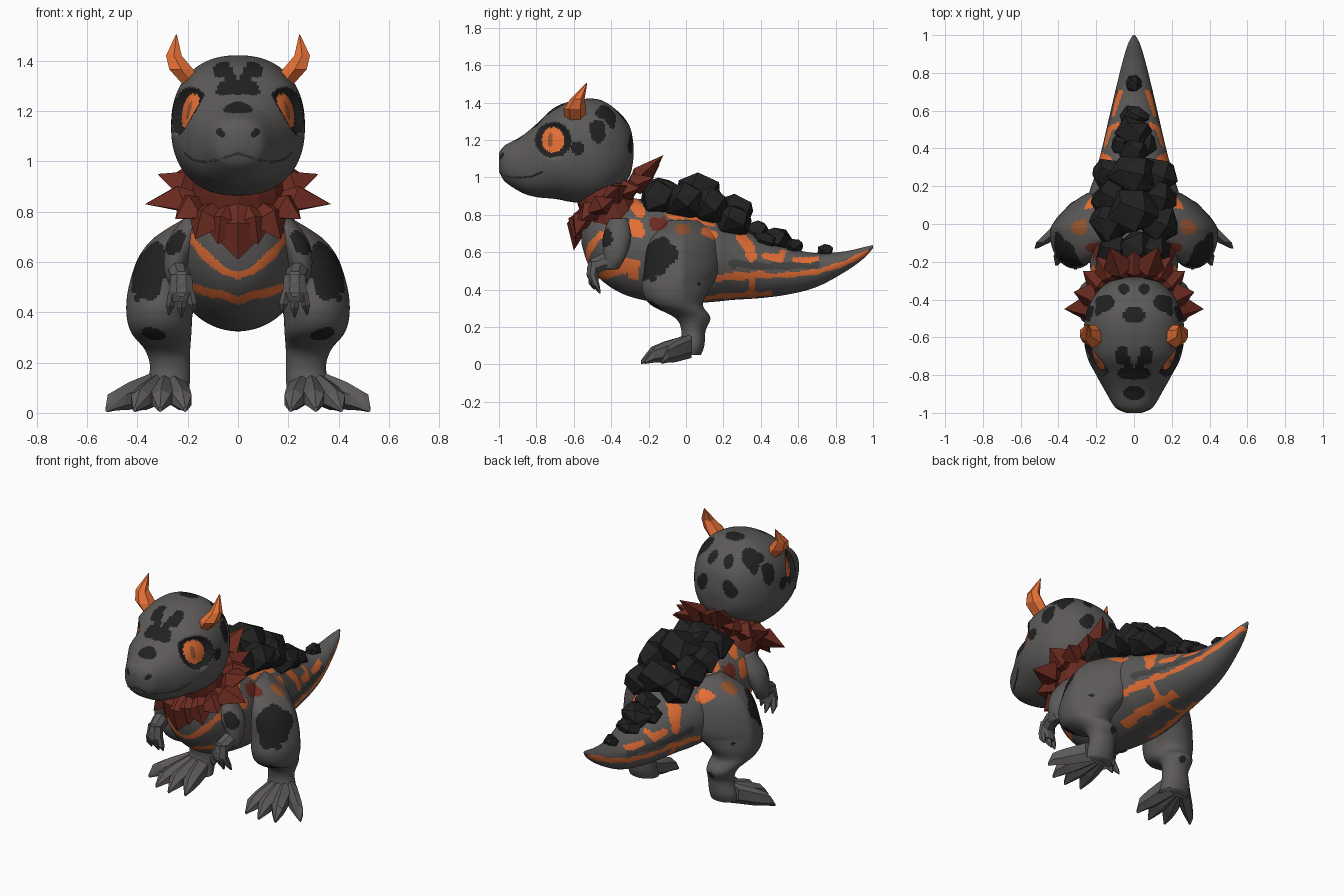
import bpy, bmesh, math, random
from mathutils import Vector, geometry
from mathutils.bvhtree import BVHTree

random.seed(4)
if "Cube" in bpy.data.objects:
    bpy.data.objects.remove(bpy.data.objects["Cube"])

# Colours
def material(name, rgb):
    m = bpy.data.materials.new(name)
    m.use_nodes = True
    m.diffuse_color = (*rgb, 1)
    shader = m.node_tree.nodes["Principled BSDF"]
    shader.inputs["Base Color"].default_value = (*rgb, 1)
    shader.inputs["Roughness"].default_value = 0.9
    return m

PALETTE = [material("grey skin", (.108, .102, .099)), material("black rock", (.015, .015, .015)),
           material("lava orange", (.78, .16, .037)), material("rust red", (.15, .024, .015)),
           material("charcoal skin", (.06, .058, .057)), material("dark amber", (.3, .09, .03))]
GREY, BLACK, ORANGE, RUST, CHARCOAL, AMBER = range(len(PALETTE))


def finish(name, bm, colour, mirror=False, smooth=False, rule=None):
    bmesh.ops.recalc_face_normals(bm, faces=bm.faces)
    mesh = bpy.data.meshes.new(name)
    for m in PALETTE:
        mesh.materials.append(m)
    for f in bm.faces:
        c = f.calc_center_median()
        c.x = abs(c.x)
        f.material_index = rule(c) if rule else colour
        f.smooth = smooth
    bm.to_mesh(mesh)
    bm.free()
    ob = bpy.data.objects.new(name, mesh)
    bpy.context.collection.objects.link(ob)
    if mirror:
        ob.modifiers.new("mirror", "MIRROR").use_mirror_merge = False


def spline(a, b, c, d, t):
    return b + (c - a) * t / 2 + (a * 2 - b * 5 + c * 4 - d) * t * t / 2 + (b * 3 - a - c * 3 + d) * t ** 3 / 2


def tube(bm, sections, axis, sides=8, steps=1, power=2):
    """Loft of rings (x, y, z, radius, radius) facing along the axis."""
    rows = [Vector(s) for s in sections]
    last = len(rows) - 1
    dense = []
    for i in range(last):
        a, b, c, d = (rows[max(0, min(last, i + k))] for k in (-1, 0, 1, 2))
        dense += [spline(a, b, c, d, k / steps) for k in range(steps)]
    rings = []
    for x, y, z, ra, rb in dense + [rows[-1]]:
        ring = []
        for k in range(sides):
            t = math.tau * (k + .5) / sides
            u, v = math.cos(t), math.sin(t)
            r = (abs(u) ** power + abs(v) ** power) ** (-1 / power)
            off = (ra * u * r, 0, rb * v * r) if axis == "Y" else (ra * u * r, rb * v * r, 0)
            ring.append(bm.verts.new(Vector((x, y, z)) + Vector(off)))
        rings.append(ring)
    for p, q in zip(rings, rings[1:]):
        for k in range(sides):
            n = (k + 1) % sides
            bm.faces.new((p[k], p[n], q[n], q[k]))
    bm.faces.new(rings[0])
    bm.faces.new(rings[-1])


def hull(bm, points):
    bmesh.ops.convex_hull(bm, input=[bm.verts.new(p) for p in points])


# Painted marks: (colour, radius, projection axes, path)
def painter(marks):
    def rule(c):
        for colour, radius, axes, path in marks:
            if axes == "xz" and c.y > -.3 or axes == "xy" and c.z < 1.15:
                continue
            p = Vector([getattr(c, a) for a in axes] + [0] * (3 - len(axes)))
            pts = [Vector(list(q) + [0] * (3 - len(q))) for q in path]
            gap = min((p - q).length for q in pts)
            for a, b in zip(pts, pts[1:]):
                near, t = geometry.intersect_point_line(p, a, b)
                if 0 < t < 1:
                    gap = min(gap, (p - near).length)
            if gap < radius * (1 + .15 * math.sin(45 * c.y + 30 * c.z)):
                return colour
        return GREY
    return rule

# Body and tail
chest = [(ORANGE, .016, "xz", [(0, .545), (.06, .565), (.14, .635), (.19, .7)]),
         (ORANGE, .016, "xz", [(0, .445), (.06, .47), (.13, .48), (.2, .51)])]
hip = [(RUST, .035, "yz", [(-.16, .755), (-.13, .755)]),
       (AMBER, .025, "yz", [(-.03, .725), (.0, .725)]),
       (ORANGE, .02, "yz", [(.1, .71), (.15, .69)])]
flank = [(ORANGE, .03, "yz", [(-.3, .88), (-.25, .82)]),
         (ORANGE, .035, "yz", [(-.27, .75), (-.25, .71)]),
         (ORANGE, .028, "yz", [(-.34, .54), (-.27, .54), (-.28, .48)]),
         (ORANGE, .025, "yz", [(-.08, .81), (.05, .79), (.14, .76)]),
         (BLACK, .03, "yz", [(-.37, .68), (-.36, .62)])]
tail = [(ORANGE, .02, "yz", [(.17, .465), (.4, .48)]),
        (ORANGE, .014, "yz", [(.4, .48), (.5, .475), (.7, .495), (.85, .54), (.97, .6)]),
        (ORANGE, .018, "yz", [(.36, .48), (.35, .37)]),
        (ORANGE, .013, "yz", [(.04, .35), (.25, .37), (.45, .38)]),
        (ORANGE, .028, "yz", [(.3, .68), (.34, .63), (.35, .58)]),
        (ORANGE, .018, "yz", [(.42, .58), (.5, .565), (.52, .6)]),
        (ORANGE, .015, "yz", [(.58, .56), (.63, .555), (.7, .565)]),
        (CHARCOAL, .02, "yz", [(.25, .54), (.45, .525), (.7, .535)])]
bm = bmesh.new()
profile = [(-.56, .72, .05, .07), (-.52, .69, .13, .16), (-.44, .66, .19, .22), (-.32, .63, .22, .26),
           (-.15, .6, .24, .27), (0, .575, .25, .25), (.15, .56, .24, .225), (.25, .545, .21, .2),
           (.4, .52, .17, .165), (.55, .5, .135, .125), (.7, .505, .1, .09), (.85, .55, .063, .055),
           (.95, .597, .033, .03), (1, .63, .006, .008)]
tube(bm, [(0, *p) for p in profile], "Y", 96, 15)
finish("body_and_tail", bm, GREY, smooth=True, rule=painter(chest + hip + flank + tail))

# Neck under the collar
bm = bmesh.new()
tube(bm, [(0, -.38, .74, .19, .16), (0, -.42, .86, .19, .16), (0, -.47, .98, .17, .14)], "Z", 14)
finish("neck", bm, RUST)

# Head with painted spots and nostrils
spots = [(.036, "xy", [(.065, -.68), (.06, -.71)]), (.03, "xy", [(0, -.79), (.055, -.785)]),
         (.022, "xy", [(.06, -.69), (.02, -.78)]),
         (.038, "xy", [(0, -.89), (.015, -.89)]), (.042, "xy", [(0, -.48), (.01, -.48)]),
         (.04, "xy", [(.14, -.41), (.16, -.42)]), (.033, "xy", [(.055, -.345)]),
         (.042, "xyz", [(.24, -.47, 1.28), (.25, -.46, 1.23)]), (.03, "xyz", [(.19, -.46, 1.34)]),
         (.035, "xyz", [(.265, -.575, 1.16)]), (.038, "xyz", [(.08, -.3, 1.2), (.1, -.3, 1.17)]),
         (.012, "xyz", [(.075, -.98, 1.12), (.06, -.985, 1.105)])]
spot_rule = painter([(BLACK, *s) for s in spots])

def head_rule(c):
    y, z = c.y + .71, c.z - 1.2
    if c.x > .1:
        if math.hypot(y / .06, z / .068) < 1:
            return AMBER if math.hypot((y + .015) / .012, z / .04) < 1 else ORANGE
        if math.hypot(y / .098, z / .095) < 1:
            return BLACK
    return spot_rule(c)

bm = bmesh.new()
profile = [(-1, 1.085, .04, .045), (-.97, 1.075, .1, .095), (-.88, 1.07, .155, .15), (-.8, 1.09, .2, .195),
           (-.7, 1.13, .25, .245), (-.58, 1.14, .266, .275), (-.46, 1.145, .25, .27),
           (-.36, 1.145, .195, .205), (-.3, 1.14, .12, .13), (-.28, 1.14, .03, .03)]
tube(bm, [(0, *p) for p in profile], "Y", 120, 17, 2.3)
# Sunken eye sockets
for v in bm.verts:
    depth = 1.35 - math.hypot((v.co.y + .71) / .068, (v.co.z - 1.2) / .073)
    if abs(v.co.x) > .1 and depth > 0:
        v.co.x -= math.copysign(.035 * min(1, depth / .35), v.co.x)
surface = BVHTree.FromBMesh(bm)
finish("head", bm, GREY, smooth=True, rule=head_rule)

# Mouth line laid on the muzzle
lips = [(0, -1, 1.03), (.05, -.99, 1.015), (.1, -.97, .995), (.15, -.9, .99), (.19, -.83, 1), (.22, -.77, 1.03)]
curve = bpy.data.curves.new("mouth", "CURVE")
curve.dimensions = "3D"
curve.bevel_depth = .004
curve.bevel_resolution = 1
curve.materials.append(PALETTE[CHARCOAL])
path = [(-x, y, z) for x, y, z in lips[:0:-1]] + lips
line = curve.splines.new("POLY")
line.points.add(len(path) - 1)
for point, co in zip(line.points, path):
    point.co = (*surface.find_nearest(Vector(co))[0], 1)
bpy.context.collection.objects.link(bpy.data.objects.new("mouth", curve))

# Horns
bm = bmesh.new()
tube(bm, [(.175, -.59, 1.3, .045, .055), (.225, -.595, 1.365, .055, .06), (.255, -.58, 1.42, .036, .038),
          (.245, -.53, 1.505, .002, .002)], "Z", 6)
finish("horns", bm, ORANGE, mirror=True)

# Spiky collar
centre = Vector((0, -.42, .88))
def spike(bm, degrees, tip, width=.095):
    a = math.radians(degrees)
    out = Vector((.19 * math.sin(a), -.15 * math.cos(a), -.09 * math.cos(a)))
    root, tip = centre + out, Vector(tip)
    along = tip - root
    side = Vector((0, -.5, .86)).cross(out).normalized() * width
    thick = along.cross(side).normalized() * .06
    mid = root + along * .25
    hull(bm, [root - along * .3, mid + side, mid - side, mid + thick, mid - thick, tip])

bm = bmesh.new()
spike(bm, 0, (0, -.6, .61), .14)
spike(bm, 180, (0, -.14, 1.07))
finish("collar_middle", bm, RUST)
bm = bmesh.new()
for degrees, tip in [(15, (.08, -.6, .67)), (35, (.17, -.59, .69)), (60, (.25, -.56, .77)),
                     (76, (.37, -.45, .83)), (100, (.32, -.36, .95)), (125, (.27, -.25, .94)),
                     (145, (.2, -.17, 1.0)), (162, (.13, -.12, 1.12))]:
    spike(bm, degrees, tip)
finish("collar_sides", bm, RUST, mirror=True)

# Rocks along the spine
def rock(bm, place, size):
    pts = []
    for k in range(13):
        z = 1 - (2 * k + 1) / 13
        a = 2.4 * k + random.uniform(-.35, .35)
        r = math.sqrt(1 - z * z)
        unit = Vector((r * math.cos(a), r * math.sin(a), z)) * random.uniform(.95, 1.1)
        pts.append([p + s * u for p, s, u in zip(place, size, unit)])
    hull(bm, pts)

bm = bmesh.new()
for place, size in [((0, -.14, .91), (.13, .11, .1)), ((0, .06, .92), (.15, .13, .11)),
                    ((0, .26, .82), (.14, .12, .1)), ((0, .38, .71), (.08, .07, .06)),
                    ((0, .48, .665), (.1, .1, .075)), ((0, .57, .63), (.08, .06, .045)),
                    ((0, .74, .605), (.045, .05, .04))]:
    rock(bm, place, size)
for s in (-1, 1):
    for place, size in [((.11, -.15, .89), (.1, .1, .1)), ((.13, 0, .875), (.11, .12, .1)),
                        ((.13, .13, .85), (.1, .1, .1)), ((.12, .25, .77), (.11, .11, .09)),
                        ((.07, .42, .66), (.05, .07, .05))]:
        rock(bm, (s * place[0], *place[1:]), size)
finish("back_rocks", bm, BLACK)

# Hind legs, thighs narrowing into the tail
leg_spots = [(.06, [(.35, -.2, .5), (.33, -.18, .62)]), (.06, [(.4, -.14, .54), (.37, -.09, .59)]),
             (.05, [(.36, -.14, .65)]), (.04, [(.42, -.2, .46)]), (.045, [(.34, -.17, .3)]),
             (.018, [(.38, .08, .43)]), (.035, [(.25, .14, .21)])]
bm = bmesh.new()
tube(bm, [(.17, -.01, .77, .05, .08), (.23, 0, .7, .1, .165), (.27, -.015, .62, .125, .195),
          (.3, -.025, .5, .135, .2), (.312, -.055, .4, .132, .18), (.305, -.05, .32, .12, .14),
          (.28, .035, .25, .09, .095), (.27, .04, .18, .08, .065), (.28, .03, .1, .088, .068),
          (.28, .01, .05, .09, .07)], "Z", 80, 14)
for v in bm.verts:
    v.co.x -= .55 * max(0, v.co.y + .02) * max(0, min(1, (v.co.z - .3) / .15))
finish("hind_legs", bm, GREY, True, True, painter(hip + [(BLACK, r, "xyz", p) for r, p in leg_spots]))

# Feet with four toes each
bm = bmesh.new()
for x, y in [(.52, -.13), (.41, -.22), (.31, -.24), (.21, -.22)]:
    ankle = Vector((.28 + (x - .28) * .2, .03, .1))
    foot = Vector((x, y, .04))
    tube(bm, [(*ankle, .065, .065), (*ankle.lerp(foot, .55), .052, .055),
              (*ankle.lerp(foot, .8), .042, .042), (x, y, .013, .008, .01)], "Y", 6)
finish("feet", bm, GREY, mirror=True)

# Upper arms with a shoulder spot
bm = bmesh.new()
tube(bm, [(.17, -.36, .78, .04, .05), (.22, -.37, .68, .062, .075), (.25, -.38, .58, .045, .06),
          (.245, -.4, .51, .03, .04)], "Z", 40, 12)
finish("upper_arms", bm, GREY, True, True, painter([(BLACK, .04, "xyz", [(.25, -.43, .69), (.25, -.42, .66)])]))

# Forearms, hands and fingers
bm = bmesh.new()
tube(bm, [(.25, -.37, .55, .035, .045), (.235, -.44, .55, .045, .05), (.225, -.51, .52, .04, .045),
          (.225, -.53, .49, .02, .03)], "Y")
tube(bm, [(.225, -.49, .55, .045, .035), (.225, -.5, .48, .052, .035), (.225, -.49, .44, .045, .025)], "Z")
for x, y, z in [(.175, -.49, .4), (.225, -.46, .38), (.275, -.46, .39)]:
    base = Vector((.225 + (x - .225) * .7, -.5, .48))
    tube(bm, [(*base, .02, .022), (*base.lerp(Vector((x, y - .01, z)), .6), .02, .02), (x, y, z, .004, .004)], "Z", 6)
finish("forearms", bm, GREY, mirror=True)
